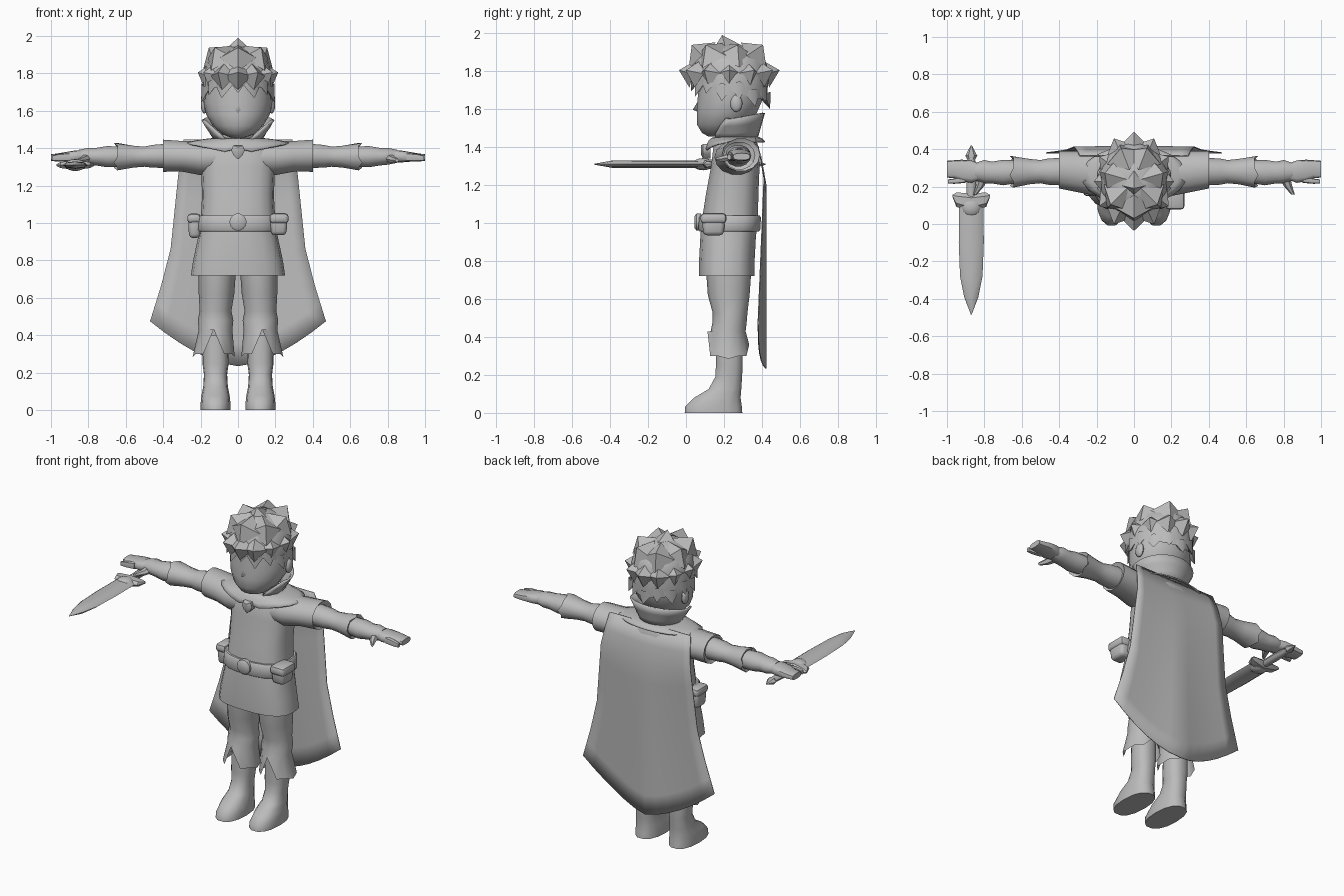
import bpy, bmesh, math
from math import sin, cos, pi, radians
from mathutils import Vector

if "Cube" in bpy.data.objects:
    bpy.data.objects.remove(bpy.data.objects["Cube"])

GREY = bpy.data.materials.new("plain_grey")
GREY.diffuse_color = (0.5, 0.5, 0.5, 1)
GREY.use_nodes = True
GREY.node_tree.nodes["Principled BSDF"].inputs["Base Color"].default_value = GREY.diffuse_color


def finish(bm, name, mirror=False, thick=0, angle=45):
    bmesh.ops.recalc_face_normals(bm, faces=bm.faces)
    me = bpy.data.meshes.new(name)
    bm.to_mesh(me)
    bm.free()
    me.materials.append(GREY)
    for p in me.polygons:
        p.use_smooth = True
    me.set_sharp_from_angle(angle=radians(angle))
    ob = bpy.data.objects.new(name, me)
    bpy.context.collection.objects.link(ob)
    if mirror:
        ob.modifiers.new("mirror", 'MIRROR').use_clip = False
    if thick:
        m = ob.modifiers.new("solid", 'SOLIDIFY')
        m.thickness, m.offset = thick, 0
    return ob


def add_loft(bm, rings, axis='z', n=14, power=1.0, caps=(True, True), shape=None):
    """Rings are (position on axis, centre a, centre b, radius a, radius b)."""
    rows = []
    for i, (t, ca, cb, ra, rb) in enumerate(rings):
        row = []
        for k in range(n):
            c, s = cos(2 * pi * k / n), sin(2 * pi * k / n)
            a = ca + ra * math.copysign(abs(c) ** power, c)
            b = cb + rb * math.copysign(abs(s) ** power, s)
            co = Vector({'x': (t, a, b), 'y': (a, t, b), 'z': (a, b, t)}[axis])
            if shape:
                co = shape(co, i, k)
            row.append(bm.verts.new(co))
        rows.append(row)
    for r0, r1 in zip(rows, rows[1:]):
        for k in range(n):
            bm.faces.new((r0[k], r0[(k + 1) % n], r1[(k + 1) % n], r1[k]))
    if caps[0]:
        bm.faces.new(rows[0])
    if caps[1]:
        bm.faces.new(rows[-1])


def loft(name, rings, mirror=False, angle=45, **kw):
    bm = bmesh.new()
    add_loft(bm, rings, **kw)
    return finish(bm, name, mirror, angle=angle)


def sheet(name, nu, nv, fn, thick):
    """Grid surface from fn(u, v), both 0..1."""
    bm = bmesh.new()
    vs = [[bm.verts.new(fn(i / nu, j / nv)) for i in range(nu + 1)] for j in range(nv + 1)]
    for j in range(nv):
        for i in range(nu):
            bm.faces.new((vs[j][i], vs[j][i + 1], vs[j + 1][i + 1], vs[j + 1][i]))
    bmesh.ops.remove_doubles(bm, verts=bm.verts, dist=1e-5)
    return finish(bm, name, thick=thick)


def add_spike(bm, base, tip, r, n=4, flat=1.0):
    d = (tip - base).normalized()
    side = d.cross(Vector((0, 0, 1))).normalized()
    up = side.cross(d) * flat
    ring = [bm.verts.new(base + r * (side * cos(2 * pi * k / n) + up * sin(2 * pi * k / n))) for k in range(n)]
    end = bm.verts.new(tip)
    for k in range(n):
        bm.faces.new((ring[k], ring[(k + 1) % n], end))


def box(name, centre, size, bevel=0.02, taper=1.0):
    bm = bmesh.new()
    bmesh.ops.create_cube(bm, size=1)
    for v in bm.verts:
        f = taper if v.co.z < 0 else 1
        v.co = Vector(c + s * p for c, s, p in zip(centre, size, (v.co.x * f, v.co.y * f, v.co.z)))
    bmesh.ops.bevel(bm, geom=bm.edges[:], offset=bevel, segments=2, affect='EDGES', profile=0.5)
    return finish(bm, name)


def ball(name, centre, size, mirror=False):
    bm = bmesh.new()
    bmesh.ops.create_uvsphere(bm, u_segments=12, v_segments=8, radius=1)
    for v in bm.verts:
        v.co = Vector(c + s * p for c, s, p in zip(centre, size, v.co))
    return finish(bm, name, mirror)


# boots and trousers with notched hems
loft("boots", [(0, .12, .145, .08, .155), (.035, .12, .145, .08, .152), (.08, .12, .165, .075, .125),
               (.125, .12, .205, .066, .088), (.19, .12, .225, .062, .072), (.25, .12, .228, .07, .072),
               (.4, .12, .23, .066, .07)], mirror=True, power=.85)


def hem(co, i, k):
    if i == 0:
        co.z += {9: .13, 3: .06}.get(k, 0) - (.015 if k in (0, 6) else 0)
    return co


loft("trousers", [(.30, .13, .223, .112, .11), (.43, .12, .222, .09, .092), (.48, .12, .23, .095, .09),
                  (.53, .12, .232, .085, .092), (.62, .115, .225, .095, .11), (.76, .11, .225, .1, .12)],
     mirror=True, n=12, caps=(False, True), shape=hem)

# tunic, belt, buckle and pouches
loft("tunic", [(.72, 0, .215, .252, .148), (.8, 0, .215, .24, .148), (.93, 0, .222, .212, .148),
               (1.0, 0, .23, .2, .15), (1.15, 0, .243, .192, .14), (1.3, 0, .26, .198, .129),
               (1.4, 0, .265, .2, .122), (1.445, 0, .265, .15, .09)], n=18, power=.75)
loft("belt", [(.955, 0, .228, .214, .158), (.965, 0, .228, .222, .165), (1.03, 0, .232, .217, .165),
              (1.04, 0, .232, .208, .158)], n=18, power=.75)
loft("buckle", [(.045, 0, 1.005, .032, .032), (.055, 0, 1.005, .046, .046), (.08, 0, 1.005, .046, .046)], axis='y')
box("right_pouch", (.218, .145, .985), (.095, .125, .1), taper=.85)
box("right_pouch_flap", (.22, .145, 1.025), (.1, .135, .055), .018)
box("left_pouch", (-.232, .21, .975), (.07, .11, .11), taper=.85)
box("left_pouch_flap", (-.235, .21, 1.025), (.072, .12, .05), .018)

# short sleeves, arms and flared cuffs
loft("short_sleeves", [(.1, .265, 1.35, .115, .09), (.2, .268, 1.347, .118, .093), (.3, .28, 1.357, .11, .084),
                       (.4, .29, 1.36, .1, .088), (.385, .285, 1.36, .075, .068)], axis='x', mirror=True)
loft("upper_arms", [(.36, .28, 1.36, .075, .068), (.46, .28, 1.357, .07, .062), (.5, .28, 1.355, .062, .055),
                    (.56, .28, 1.355, .068, .06), (.645, .28, 1.355, .085, .075), (.635, .28, 1.355, .06, .052)],
     axis='x', mirror=True,
     shape=lambda co, i, k: co + Vector((.02 if i == 4 and k % 4 == 0 else 0, 0, 0)))
loft("forearms", [(.62, .28, 1.355, .06, .055), (.7, .275, 1.355, .068, .058), (.76, .275, 1.355, .058, .048),
                  (.8, .28, 1.357, .062, .046), (.85, .28, 1.357, .046, .036)], axis='x', mirror=True)

# flat mitten hands with a split finger and thumb
loft("hands", [(.83, .28, 1.357, .045, .034), (.87, .28, 1.356, .06, .032), (.92, .286, 1.354, .058, .026),
               (.96, .293, 1.351, .048, .022), (1.0, .293, 1.35, .045, .018)], axis='x', mirror=True, n=12, power=.7)
bm = bmesh.new()
add_loft(bm, [(.9, .24, 1.353, .02, .022), (.96, .229, 1.35, .014, .02), (.995, .227, 1.347, .011, .014)],
         axis='x', n=8, power=.7)
add_loft(bm, [(.25, .805, 1.35, .03, .024), (.2, .825, 1.34, .022, .018), (.158, .85, 1.335, .01, .01)], axis='y', n=6)
finish(bm, "fingers", mirror=True)

# neck, head, nose and ears
loft("neck", [(1.38, 0, .25, .09, .085), (1.53, 0, .25, .08, .08)])
loft("head", [(1.457, 0, .165, .035, .05), (1.475, 0, .175, .085, .092), (1.52, 0, .195, .135, .14),
              (1.58, 0, .215, .17, .16), (1.64, 0, .23, .183, .172), (1.72, 0, .238, .185, .175),
              (1.8, 0, .24, .175, .17), (1.88, 0, .24, .12, .12)], n=18)
bm = bmesh.new()
add_spike(bm, Vector((0, .09, 1.615)), Vector((0, .036, 1.597)), .035, flat=1.4)
finish(bm, "nose", angle=100)
ball("ears", (.18, .265, 1.63), (.018, .032, .045), mirror=True)

# hair: cap, broad swept locks and a ragged fringe
bm = bmesh.new()


def slant(co, i, k):
    if i == 0:
        co.z += .03 - .24 * (co.y - .03)
    return co


add_loft(bm, [(1.71, 0, .235, .186, .192), (1.78, 0, .235, .187, .205), (1.86, 0, .235, .165, .185),
              (1.91, 0, .23, .12, .14), (1.94, 0, .225, .05, .06)], n=18, shape=slant, caps=(False, True))
HUB = Vector((0, .228, 1.775))
for elev, count, r, turn in ((42, 7, .1, 0), (4, 12, .075, 0)):
    for k in range(count):
        az = -pi / 2 + 2 * pi * (k + turn) / count
        e = radians(elev)
        d = Vector((.215 * cos(az) * cos(e), .266 * sin(az) * cos(e), .222 * sin(e)))
        add_spike(bm, HUB + d * .72, HUB + d + Vector((0, 0, .015)), r)
add_spike(bm, Vector((0, .215, 1.9)), Vector((0, .19, 1.99)), .1)
for k in range(14):
    az = -pi / 2 + 2 * pi * k / 14
    c, s = cos(az), sin(az)
    low = 1.66 - .035 * s - (.025 if k % 2 else 0)
    add_spike(bm, Vector((.168 * c, .235 + .178 * s, low + .08)), Vector((.202 * c, .235 + .208 * s, low)), .058, flat=.6)
finish(bm, "hair", angle=60)


# cape, shoulder mantle, collar and brooch
def cape(u, v):
    u = 2 * u - 1
    low = .235 + .24 * abs(u) ** 1.6
    pts = ((0, .29), (.2, .32), (.6, .36), (.8, .41), (1, .47))
    for (a, wa), (b, wb) in zip(pts, pts[1:]):
        if a <= v <= b:
            w = wa + (wb - wa) * (v - a) / (b - a)
            break
    y = .365 + .055 * min(1, v * 6) - .04 * v * u * u - .022 * v * sin(pi * abs(u))
    return Vector((u * w, y, 1.447 + (low - 1.447) * v))


sheet("cape", 12, 10, cape, .006)


def mantle(u, v):
    a = -pi / 2 + 2 * pi * u
    c, s = cos(a), sin(a)
    drop = (.085 - .06 * abs(c) - (.03 if s < -.97 else 0)) if s < 0 else .025
    return Vector(((.11 + .17 * v) * c, .26 + (.1 + .055 * v ** .6) * s, 1.452 - drop * v ** 1.5))


sheet("mantle", 24, 4, mantle, .008)


def collar(u, v):
    start, end = -62 + 44 * v, 242 - 44 * v
    a = radians(start + (end - start) * u)
    s = sin(a)
    return Vector(((.12 + .07 * v) * cos(a), .255 + (.115 + .04 * v) * s, 1.44 + v * (.11 + .03 * max(0, s))))


sheet("collar", 16, 3, collar, .012)
bm = bmesh.new()
add_loft(bm, [(.08, 0, 1.395, .02, .022), (.09, 0, 1.39, .036, .036), (.13, 0, 1.39, .036, .036)], axis='y', n=8,
         shape=lambda co, i, k: co + Vector((0, 0, {6: -.014, 2: -.012}.get(k, 0))))
finish(bm, "heart_brooch")

# dagger: blade, guard, gem, grip and pommel
X, Z = -.87, 1.31
loft("dagger_blade", [(.14, X, Z, .065, .02), (-.1, X, Z, .067, .02), (-.28, X, Z, .06, .02),
                      (-.39, X, Z, .038, .019), (-.485, X, Z, .002, .002)], axis='y', n=8, angle=40)
loft("dagger_guard", [(X + d, y, Z, ry, rz) for d, y, ry, rz in
                      ((-.1, .15, .006, .006), (-.08, .13, .038, .018), (0, .115, .05, .03),
                       (.08, .13, .038, .018), (.1, .15, .006, .006))], axis='x', n=6, angle=30)
ball("dagger_gem", (X, .09, Z), (.055, .055, .032))
loft("dagger_grip", [(.13, X, Z, .024, .02), (.24, X, Z, .027, .022), (.36, X, Z, .02, .018)], axis='y', n=8)
loft("dagger_pommel", [(.335, X, Z, .016, .014), (.365, X, Z, .032, .022), (.42, X, Z, .003, .003)],
     axis='y', n=6, angle=30)
